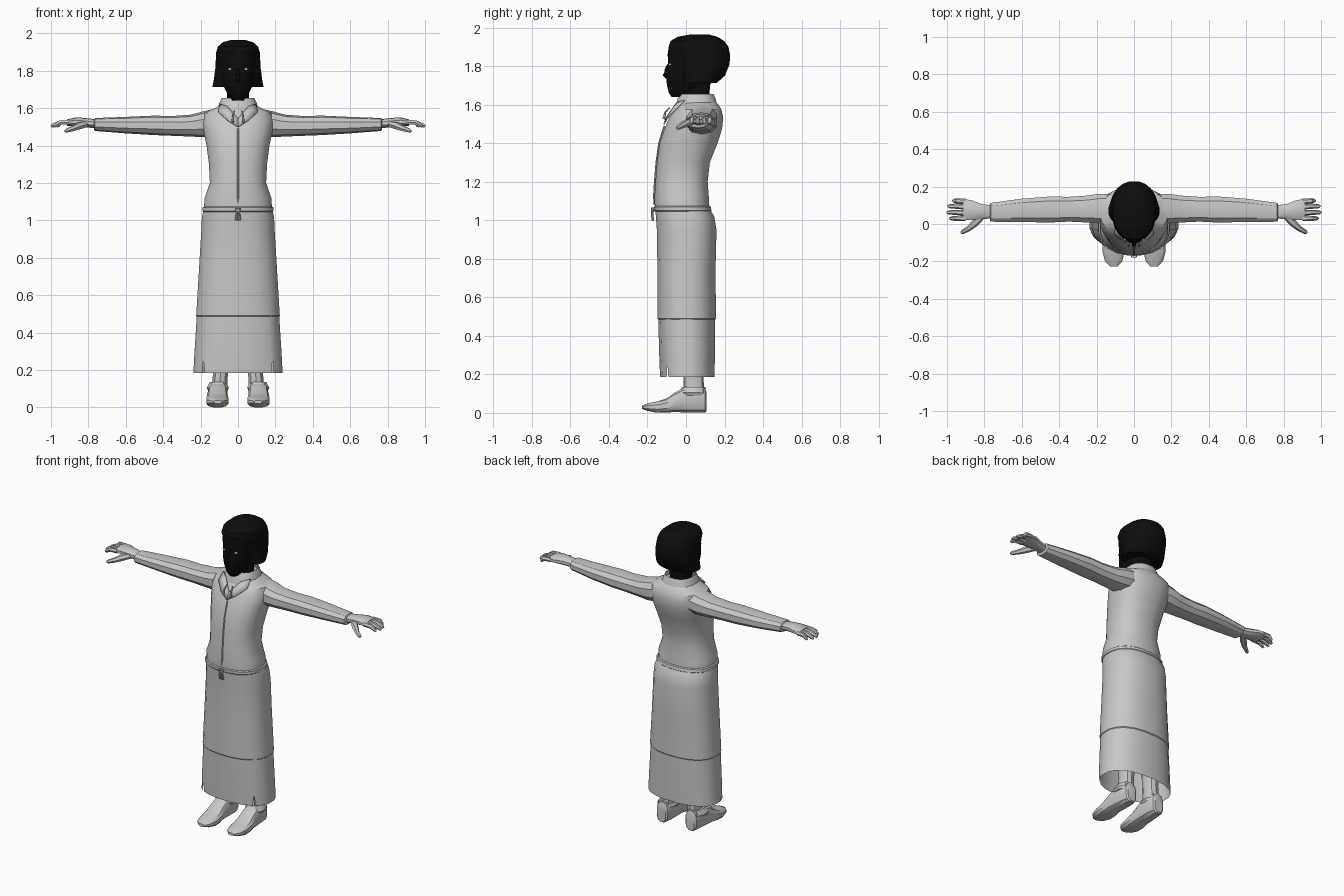
import bpy, bmesh, math
from mathutils import Vector


def material(name, value):
    m = bpy.data.materials.new(name)
    m.diffuse_color = (value, value, value, 1)
    return m


CLOTH = material("light_grey", 0.58)
DARK = material("black", 0.004)
WHITE = material("eye_white", 0.8)


def finish(name, bm, mat, mirror=False):
    bmesh.ops.recalc_face_normals(bm, faces=bm.faces)
    me = bpy.data.meshes.new(name)
    bm.to_mesh(me)
    bm.free()
    me.materials.append(mat)
    ob = bpy.data.objects.new(name, me)
    bpy.context.collection.objects.link(ob)
    if mirror:
        ob.modifiers.new("mirror", 'MIRROR').use_mirror_merge = False
    return ob


def skin(bm, rings, caps):
    n = len(rings[0])
    for a, b in zip(rings, rings[1:]):
        for i in range(n):
            j = (i + 1) % n
            bm.faces.new((a[i], a[j], b[j], b[i]))
    if caps:
        bm.faces.new(rings[0])
        bm.faces.new(rings[-1])


def loft(name, rows, mat, axis='Z', n=16, power=0.85, caps=True, mirror=False,
         angles=None):
    """Rows are (position on axis, a_min, a_max, b_min, b_max) of rounded rings."""
    bm = bmesh.new()
    angles = angles or [2 * math.pi * (i + 0.5) / n for i in range(n)]
    rings = []
    for t, a0, a1, b0, b1 in rows:
        ring = []
        for ang in angles:
            c, s = math.cos(ang), math.sin(ang)
            c = math.copysign(abs(c) ** power, c)
            s = math.copysign(abs(s) ** power, s)
            a = (a0 + a1) / 2 + c * (a1 - a0) / 2
            b = (b0 + b1) / 2 + s * (b1 - b0) / 2
            co = {'Z': (a, b, t), 'X': (t, a, b), 'Y': (a, t, b)}[axis]
            ring.append(bm.verts.new(co))
        rings.append(ring)
    skin(bm, rings, caps)
    return finish(name, bm, mat, mirror)


def body(name, rows, mat, **kw):
    """Upright loft symmetric in x: rows are (z, half_width, y_front, y_back)."""
    return loft(name, [(z, -w, w, f, b) for z, w, f, b in rows], mat, **kw)


def tube(name, points, radii, mat, n=6, mirror=False):
    pts = [Vector(p) for p in points]
    bm = bmesh.new()
    rings = []
    for i, p in enumerate(pts):
        d = pts[min(i + 1, len(pts) - 1)] - pts[max(i - 1, 0)]
        q = d.to_track_quat('Z', 'Y')
        rings.append([bm.verts.new(p + q @ Vector((
            radii[i] * math.cos(2 * math.pi * k / n),
            radii[i] * math.sin(2 * math.pi * k / n), 0))) for k in range(n)])
    skin(bm, rings, True)
    return finish(name, bm, mat, mirror)


def plate(name, points, thickness, mat):
    bm = bmesh.new()
    bm.faces.new([bm.verts.new(p) for p in points])
    bmesh.ops.triangulate(bm, faces=bm.faces)
    ob = finish(name, bm, mat, True)
    ob.modifiers.new("thickness", 'SOLIDIFY').thickness = thickness
    return ob


# Skirt: upper tier, lower tier with two front slits
body("upper_skirt", [(0.485, .222, -.146, .153), (0.49, .226, -.15, .157),
                     (0.75, .21, -.15, .155), (0.95, .198, -.153, .16),
                     (1.02, .195, -.158, .148), (1.05, .187, -.16, .13)],
     CLOTH, n=20, caps=False)
slits = [math.radians(d) for d in (223, 317)]
angs = [math.radians(9 + 18 * i) for i in range(20)]
angs = [a for a in angs if min(abs(a - s) for s in slits) > 0.12]
angs = sorted(angs + [s + o for s in slits for o in (-.05, 0, .05)])
lower = body("lower_skirt", [(0.185, .241, -.136, .15), (0.28, .236, -.14, .151),
                             (0.5, .222, -.146, .152)], CLOTH, caps=False, angles=angs)
for i, a in enumerate(angs):
    if a in slits:
        lower.data.vertices[i].co.z = 0.255

# Jacket
body("jacket", [(1.065, .184, -.163, .123), (1.12, .18, -.165, .12),
                (1.2, .152, -.16, .114), (1.3, .157, -.152, .125),
                (1.4, .17, -.138, .165), (1.47, .185, -.115, .188),
                (1.53, .193, -.09, .195), (1.575, .182, -.06, .185),
                (1.605, .115, -.04, .165), (1.63, .075, -.025, .14)], CLOTH, n=20)
body("waistband", [(1.045, .186, -.163, .13), (1.05, .192, -.168, .134),
                   (1.068, .191, -.169, .13), (1.073, .184, -.164, .124)],
     CLOTH, n=20)
tube("front_seam", [(0, -.165, 1.08), (0, -.167, 1.12), (0, -.162, 1.2),
                    (0, -.154, 1.3), (0, -.14, 1.4), (0, -.112, 1.49)],
     [.005] * 6, CLOTH)

# Collar, lapels and ties
body("collar", [(1.585, .115, -.055, .168), (1.63, .1, -.045, .155),
                (1.655, .088, -.03, .145)], CLOTH, caps=False)
plate("lapel", [(0, -.118, 1.5), (.055, -.1, 1.535), (.105, -.055, 1.58),
                (.1, -.01, 1.625), (.055, -.052, 1.61), (0, -.098, 1.545)], .008, CLOTH)
tube("neck_tie", [(.02, -.085, 1.585), (.026, -.108, 1.56), (.028, -.115, 1.525)],
     [.004, .005, .008], CLOTH, mirror=True)
tube("waist_tie", [(.004, -.172, 1.065), (.006, -.176, 1.035), (.01, -.172, 1.0)],
     [.011, .006, .007], CLOTH, mirror=True)

# Sleeves and hands
loft("sleeve", [(.13, .005, .165, 1.45, 1.595), (.19, 0, .165, 1.445, 1.582),
                (.25, .005, .155, 1.448, 1.565), (.35, .01, .148, 1.452, 1.558),
                (.45, .005, .15, 1.456, 1.56), (.6, .008, .138, 1.465, 1.553),
                (.765, .01, .115, 1.478, 1.547), (.77, .02, .105, 1.486, 1.54)],
     CLOTH, axis='X', n=10, mirror=True)
loft("hand", [(.76, .028, .1, 1.493, 1.54), (.82, .024, .11, 1.497, 1.548),
              (.87, .018, .13, 1.504, 1.55), (.915, .018, .136, 1.505, 1.54)],
     CLOTH, axis='X', n=10, mirror=True)
for i, (y0, y1, tip) in enumerate([(.03, .03, .985), (.06, .062, 1.0),
                                   (.092, .095, .995), (.12, .124, .97)]):
    tube("finger_%d" % (i + 1), [(.9, y0, 1.525), (.95, y1, 1.523), (tip - .008, y1, 1.507),
                                 (tip, y1, 1.5)],
         [.015, .014, .011, .006], CLOTH, mirror=True)
tube("thumb", [(.81, .045, 1.515), (.85, .005, 1.505), (.885, -.025, 1.49),
               (.915, -.042, 1.48), (.925, -.047, 1.476)],
     [.018, .02, .015, .012, .006], CLOTH, mirror=True)

# Legs and shoes
loft("leg", [(.1, .055, .14, -.015, .095), (.2, .052, .135, -.012, .09),
             (.36, .045, .145, -.02, .11), (.6, .035, .15, -.04, .1)],
     CLOTH, n=10, mirror=True)
loft("shoe", [(-.228, .088, .128, .02, .038), (-.2, .062, .156, .01, .05),
              (-.15, .05, .17, 0, .06), (-.1, .05, .17, 0, .076),
              (-.06, .055, .165, .004, .105), (0, .055, .16, 0, .138),
              (.06, .055, .155, 0, .142), (.098, .065, .145, 0, .13),
              (.106, .075, .135, .006, .11)], CLOTH, axis='Y', n=12, power=.7, mirror=True)
body("shoe_cuff", [(.09, .055, -.03, .1), (.105, .062, -.04, .1), (.135, .045, -.018, .1)],
     CLOTH, n=10).location.x = .108
cuff = bpy.data.objects["shoe_cuff"]
for v in cuff.data.vertices:
    v.co.x += .108
cuff.location.x = 0
cuff.modifiers.new("mirror", 'MIRROR').use_mirror_merge = False

# Neck, head and nose
body("neck", [(1.58, .062, -.03, .12), (1.63, .06, -.02, .12), (1.72, .062, -.02, .13)],
     DARK, n=12)
body("head", [(1.64, .03, -.075, .03), (1.662, .048, -.09, .08), (1.7, .07, -.1, .12),
              (1.73, .082, -.104, .15), (1.78, .092, -.1, .17), (1.81, .096, -.094, .18),
              (1.86, .1, -.097, .18), (1.91, .098, -.09, .16), (1.94, .07, -.05, .12)],
     DARK, n=20, power=.95)
tube("nose", [(0, -.09, 1.81), (0, -.104, 1.78), (0, -.109, 1.755), (0, -.1, 1.738)],
     [.007, .01, .014, .008], DARK)

# Bobbed hair with a flared edge
hair = body("hair", [(1.712, .138, -.02, .16), (1.75, .131, -.035, .203),
                     (1.81, .123, -.05, .228), (1.86, .12, -.07, .23),
                     (1.9, .118, -.092, .222), (1.93, .108, -.082, .2),
                     (1.952, .082, -.045, .165), (1.964, .04, .02, .12)],
            DARK, n=20, power=.9)

# Eyes
plate("eye", [(.032, -.091, 1.808), (.045, -.088, 1.802), (.058, -.082, 1.808),
              (.045, -.088, 1.815)], .008, WHITE)

# Smooth shading that keeps hard edges
for ob in bpy.context.scene.objects:
    ob.select_set(True)
bpy.context.view_layer.objects.active = hair
bpy.ops.object.shade_smooth_by_angle(angle=math.radians(30))
